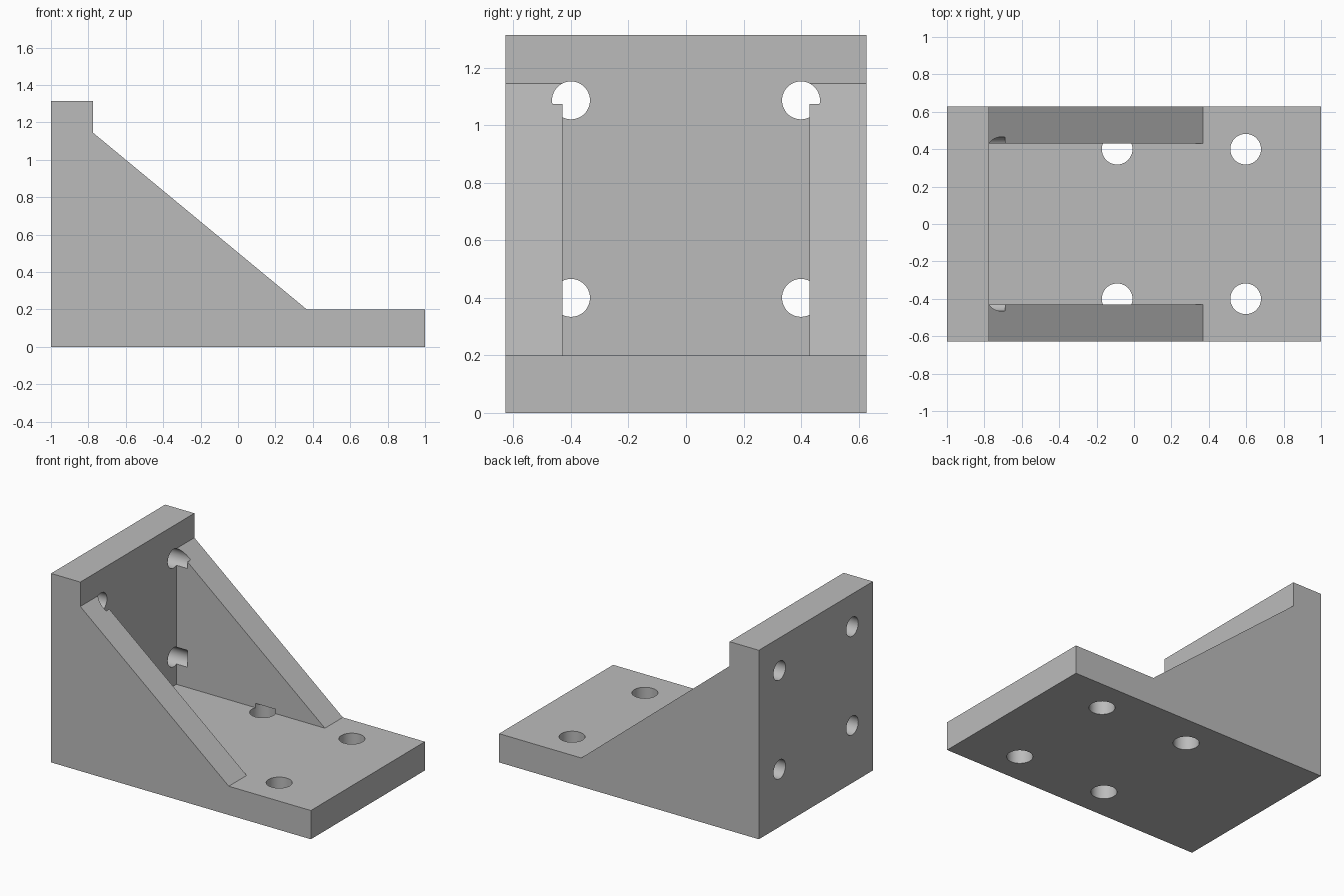
import bpy, bmesh
from mathutils import Matrix

old = bpy.data.objects.get("Cube")
if old:
    bpy.data.objects.remove(old)

grey = bpy.data.materials.new("plain_grey")
grey.use_nodes = True
colour = (0.5, 0.5, 0.5, 1)
grey.diffuse_color = colour
grey.node_tree.nodes["Principled BSDF"].inputs["Base Color"].default_value = colour

HALF_W, RIB_IN = 0.627, 0.43
BACK_X, BASE_Z, TOP_Z = -0.775, 0.2, 1.315


def make_object(name, bm):
    bmesh.ops.recalc_face_normals(bm, faces=bm.faces)
    mesh = bpy.data.meshes.new(name)
    bm.to_mesh(mesh)
    bm.free()
    mesh.materials.append(grey)
    obj = bpy.data.objects.new(name, mesh)
    bpy.context.collection.objects.link(obj)
    return obj


def add_cylinder(bm, radius, start, end):
    axis = end - start
    turn = axis.to_track_quat("Z", "Y").to_matrix().to_4x4()
    bmesh.ops.create_cone(bm, cap_ends=True, segments=48, radius1=radius, radius2=radius,
                          depth=axis.length,
                          matrix=Matrix.Translation((start + end) / 2) @ turn)


def cut(target, cutter):
    mod = target.modifiers.new(cutter.name, "BOOLEAN")
    mod.operation = "DIFFERENCE"
    mod.solver = "EXACT"
    mod.object = cutter
    cutter.hide_render = True
    cutter.hide_set(True)
    cutter.display_type = "WIRE"


# Side profile of the bracket, extruded across its width
bm = bmesh.new()
profile = [(-1, 0), (1, 0), (1, BASE_Z), (0.368, BASE_Z), (BACK_X, 1.145),
           (BACK_X, TOP_Z), (-1, TOP_Z)]
side = bm.faces.new([bm.verts.new((x, -HALF_W, z)) for x, z in profile])
extruded = bmesh.ops.extrude_face_region(bm, geom=[side])["geom"]
bmesh.ops.translate(bm, vec=(0, 2 * HALF_W, 0),
                    verts=[v for v in extruded if isinstance(v, bmesh.types.BMVert)])
bracket = make_object("angle_bracket", bm)

# Pocket between the two ribs
bm = bmesh.new()
bmesh.ops.create_cube(bm, size=1)
bmesh.ops.scale(bm, vec=(2, 2 * RIB_IN, 2), verts=bm.verts)
bmesh.ops.translate(bm, vec=(BACK_X + 1, 0, BASE_Z + 1), verts=bm.verts)
cut(bracket, make_object("pocket_cutter", bm))

# Bolt holes, running slightly into the ribs
from mathutils import Vector
bm = bmesh.new()
for y in (-0.4, 0.4):
    for z in (0.4, 1.087):
        add_cylinder(bm, 0.066, Vector((-1.1, y, z)), Vector((-0.69, y, z)))
    for x in (-0.09, 0.597):
        add_cylinder(bm, 0.082, Vector((x, y, -0.1)), Vector((x, y, 0.23)))
cut(bracket, make_object("bolt_hole_cutter", bm))

# Apply the cuts and keep edges sharp
bpy.context.view_layer.update()
evaluated = bracket.evaluated_get(bpy.context.evaluated_depsgraph_get())
bracket.data = bpy.data.meshes.new_from_object(evaluated)
bracket.modifiers.clear()
for name in ("pocket_cutter", "bolt_hole_cutter"):
    bpy.data.objects.remove(bpy.data.objects[name])
bpy.ops.object.select_all(action="DESELECT")
bracket.select_set(True)
bpy.context.view_layer.objects.active = bracket
bpy.ops.object.shade_smooth_by_angle(angle=0.5)
